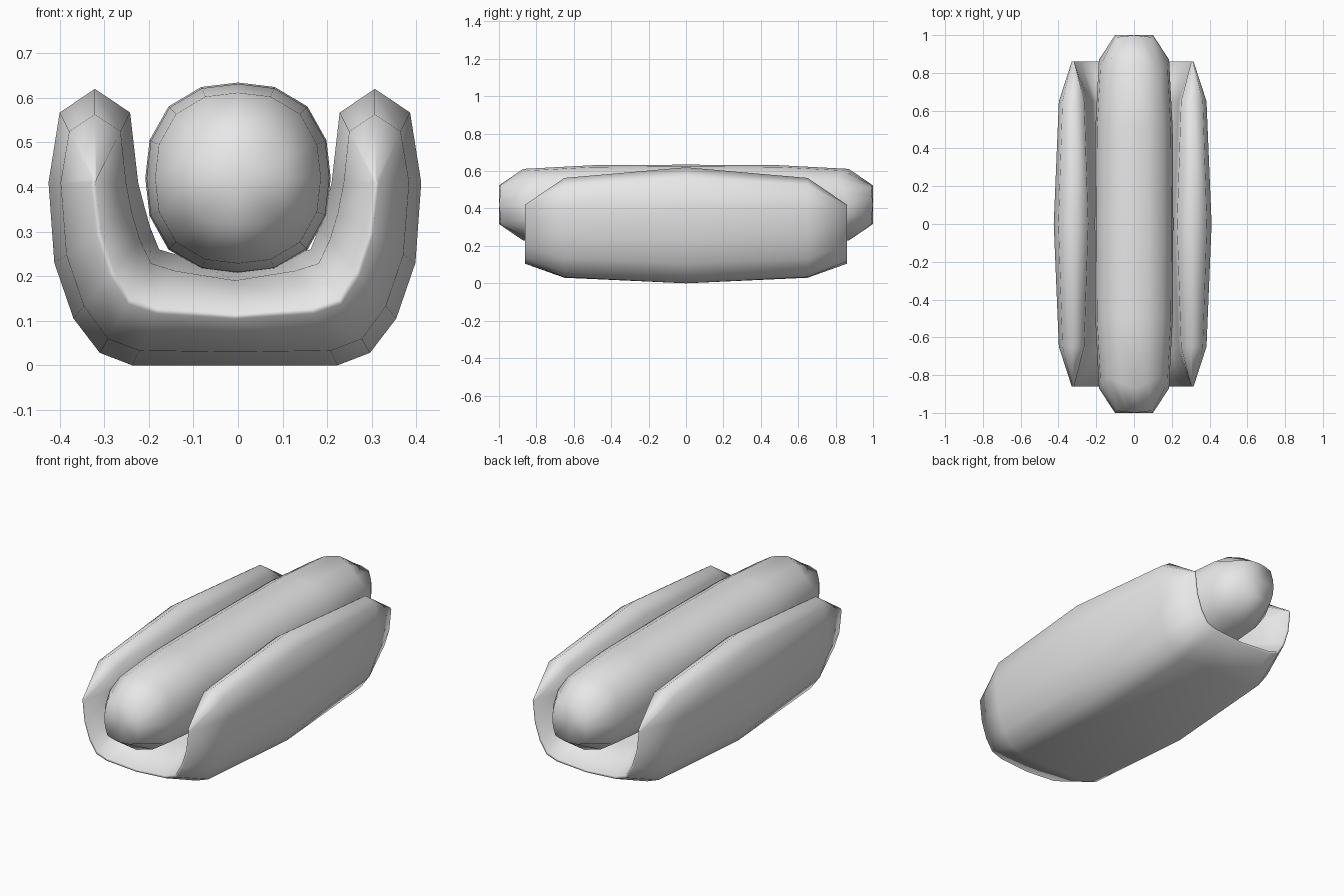
import bpy, bmesh, math
from mathutils import Vector

cube = bpy.data.objects.get("Cube")
if cube:
    bpy.data.objects.remove(cube, do_unlink=True)

# Single plain grey
grey = bpy.data.materials.new("light_grey")
grey.use_nodes = True
grey.diffuse_color = (0.8, 0.8, 0.8, 1)
grey.node_tree.nodes["Principled BSDF"].inputs["Base Color"].default_value = (0.8, 0.8, 0.8, 1)


def loft(bm, rings):
    """Join closed rings of points with quads and return the ring vertices."""
    loops = [[bm.verts.new(p) for p in ring] for ring in rings]
    for a, b in zip(loops, loops[1:]):
        for i in range(len(a)):
            j = (i + 1) % len(a)
            bm.faces.new((a[i], a[j], b[j], b[i]))
    return loops


def finish(bm, name):
    """Turn the bmesh into a smooth shaded object."""
    bmesh.ops.recalc_face_normals(bm, faces=bm.faces)
    for face in bm.faces:
        face.smooth = True
    mesh = bpy.data.meshes.new(name)
    bm.to_mesh(mesh)
    bm.free()
    mesh.materials.append(grey)
    obj = bpy.data.objects.new(name, mesh)
    bpy.context.collection.objects.link(obj)
    return obj


# Sausage: rounded-square sections along y
def sausage_ring(y, radius, power, pull):
    ring = []
    for k in range(16):
        a = math.tau * k / 16
        c, s = math.cos(a), math.sin(a)
        r = radius / (abs(c) ** power + abs(s) ** power) ** (1 / power)
        depth = abs(y) - pull * math.sin(2 * a) ** 2
        ring.append((r * c, math.copysign(depth, y), 0.42 + r * s * 1.03))
    return ring


half = [(1.0, 0.1, 6, 0.01), (0.87, 0.186, 2.4, 0.06), (0.5, 0.205, 2.4, 0)]
rings = [sausage_ring(-y, r, p, d) for y, r, p, d in half]
rings.append(sausage_ring(0, 0.208, 2.4, 0))
rings += [sausage_ring(y, r, p, d) for y, r, p, d in reversed(half)]
bm = bmesh.new()
loops = loft(bm, rings)
for loop, y in ((loops[0], -1), (loops[-1], 1)):
    centre = bm.verts.new((0, y, 0.42))
    for i in range(16):
        bm.faces.new((loop[i], loop[(i + 1) % 16], centre))
finish(bm, "sausage")

# Bun: U-shaped section, paired outer and inner points from the floor up
outer = [(0, 0), (0.23, 0), (0.303, 0.028), (0.362, 0.105),
         (0.405, 0.23), (0.418, 0.41), (0.393, 0.567)]
inner = [(0, 0.22), (0.12, 0.245), (0.17, 0.26), (0.19, 0.31),
         (0.204, 0.36), (0.217, 0.41), (0.235, 0.567)]
tip = (0.314, 0.62)
n = len(outer)
mids = [((a[0] + b[0]) / 2, min((a[1] + b[1]) / 2, 0.41)) for a, b in zip(outer, inner)]
section = outer + [tip] + inner[::-1]
target = mids + [(tip[0], 0.41)] + mids[::-1]


def bun_ring(y, shrink):
    """Section pulled towards its own centre line."""
    right = [Vector(p).lerp(Vector(m), shrink) for p, m in zip(section, target)]
    points = [(p.x, p.y) for p in right]
    points += [(-p.x, p.y) for p in right[-2:0:-1]]
    return [(x - 0.007, y, z) for x, z in points]


bm = bmesh.new()
loops = loft(bm, [bun_ring(y, s) for y, s in
                  ((-0.86, 0.95), (-0.65, 0.27), (0, 0), (0.65, 0.27), (0.86, 0.95))])
# Narrow end strips between the outer and inner chains
for loop in (loops[0], loops[-1]):
    count, last = len(loop), 2 * n
    for side in (1, -1):
        out = [loop[(side * i) % count] for i in range(n)]
        inn = [loop[(last + side * -i) % count if side == 1 else (last + i) % count]
               for i in range(n)]
        for i in range(n - 1):
            bm.faces.new((out[i], out[i + 1], inn[i + 1], inn[i]))
        bm.faces.new((out[-1], loop[(side * n) % count], inn[-1]))
finish(bm, "bun")
